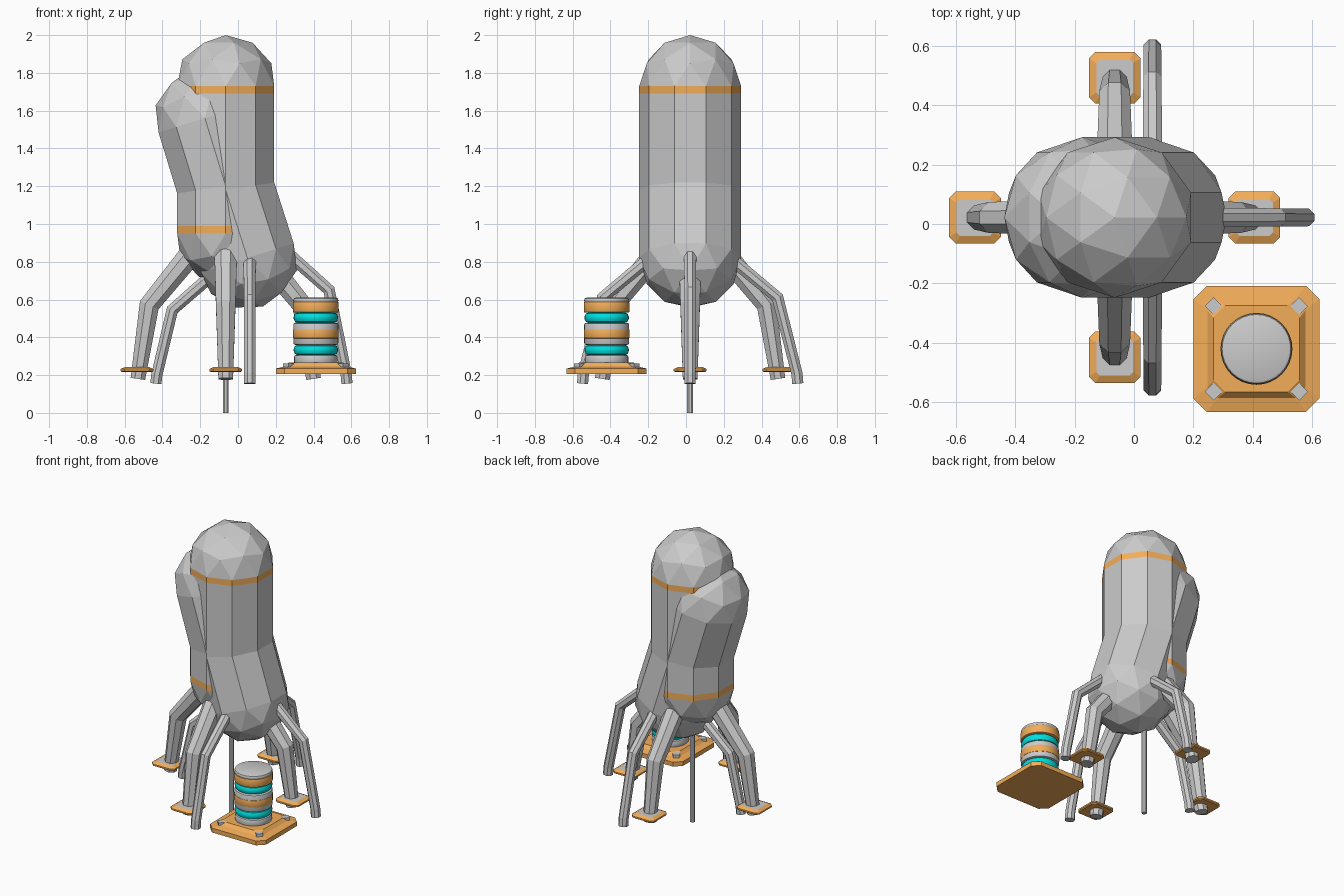
import bpy, bmesh, math
from mathutils import Matrix, Vector

if "Cube" in bpy.data.objects:
    bpy.data.objects.remove(bpy.data.objects["Cube"])


def material(name, colour):
    m = bpy.data.materials.new(name)
    m.diffuse_color = colour
    m.use_nodes = True
    m.node_tree.nodes["Principled BSDF"].inputs["Base Color"].default_value = m.diffuse_color
    return m


GREY = material("grey", (0.8, 0.8, 0.8, 1))
ORANGE = material("orange", (0.9, 0.42, 0.1, 1))
TEAL = material("teal", (0.0, 0.75, 0.75, 1))
CY = 0.022          # shared depth centre of the bodies and legs


def finish(bm, name, mats=(), matrix=None, smooth=False):
    bmesh.ops.recalc_face_normals(bm, faces=bm.faces)
    me = bpy.data.meshes.new(name)
    bm.to_mesh(me)
    bm.free()
    ob = bpy.data.objects.new(name, me)
    bpy.context.collection.objects.link(ob)
    for m in mats:
        me.materials.append(m)
    if matrix:
        ob.matrix_world = matrix
    if smooth:
        bpy.ops.object.select_all(action='DESELECT')
        ob.select_set(True)
        bpy.context.view_layer.objects.active = ob
        bpy.ops.object.shade_smooth_by_angle(angle=math.radians(35))
    return ob


def loft(bm, rings, mat=0):
    """Quads between successive closed vertex rings."""
    n = len(rings[0])
    for a, b in zip(rings, rings[1:]):
        for i in range(n):
            f = bm.faces.new((a[i], a[(i + 1) % n], b[(i + 1) % n], b[i]))
            f.material_index = mat


def bent_capsule(name, origin, straight, dx, dz, flip=False, r=0.27):
    """Low-poly capsule: dome, band, straight part, bend, tilted dome."""
    tilt = math.atan2(dx, dz)
    bm = bmesh.new()
    bmesh.ops.create_icosphere(bm, subdivisions=2, radius=r)
    lower = [f for f in bm.faces if f.calc_center_median().z < 0]
    bmesh.ops.split(bm, geom=lower)
    low_faces = [f for f in bm.faces if f.calc_center_median().z < 0]
    low = list({v for f in low_faces for v in f.verts})
    top = [v for v in bm.verts if v not in low]

    def equator(vs):
        return sorted((v for v in vs if abs(v.co.z) < 1e-4),
                      key=lambda v: math.atan2(v.co.y, v.co.x))

    a, b = equator(top), equator(low)
    band = [bm.verts.new((v.co.x, v.co.y, -0.04)) for v in a]
    bend = [bm.verts.new((v.co.x, v.co.y, -straight + v.co.x * math.tan(tilt / 2))) for v in a]
    m = Matrix.Translation((dx, 0, -straight - dz)) @ Matrix.Rotation(-tilt, 4, 'Y')
    for v in low:
        v.co = m @ v.co
    loft(bm, [a, band], 1)
    loft(bm, [band, bend, b], 0)
    mat = Matrix.Translation(origin)
    if flip:
        mat = mat @ Matrix.Rotation(math.pi, 4, 'Y')
    finish(bm, name, (GREY, ORANGE), mat)


def tube(name, path, radii, matrix, n=8):
    """Faceted tube along a path of (radial, height) points."""
    pts = [Vector((p[0], 0, p[1])) for p in path]
    bm = bmesh.new()
    rings = []
    for i, p in enumerate(pts):
        d0 = (p - pts[i - 1]).normalized() if i else None
        d1 = (pts[i + 1] - p).normalized() if i < len(pts) - 1 else None
        t = ((d0 or d1) + (d1 or d0)).normalized()
        u, w = Vector((0, 1, 0)), Vector((t.z, 0, -t.x))
        stretch = 1 / t.dot(d0 or d1)
        rings.append([])
        for k in range(n):
            g = 2 * math.pi * (k + 0.5) / n
            rings[-1].append(bm.verts.new(
                p + radii[i] * (u * math.cos(g) + w * stretch * math.sin(g))))
    loft(bm, rings)
    bm.faces.new(rings[0])
    bm.faces.new(rings[-1])
    finish(bm, name, (), matrix)


def plate(name, layers, centre, top_mat=0):
    """Stacked square outlines with cut corners: (half size, corner cut, z)."""
    bm = bmesh.new()
    rings = []
    for h, c, z in layers:
        q = [(h, h - c), (h - c, h)]
        ring = []
        for k in range(4):
            for x, y in q:
                ring.append(bm.verts.new(Matrix.Rotation(k * math.pi / 2, 3, 'Z') @ Vector((x, y, z))))
        rings.append(ring)
    loft(bm, rings)
    bm.faces.new(rings[0])
    bm.faces.new(rings[-1]).material_index = top_mat
    finish(bm, name, (ORANGE, GREY), Matrix.Translation(centre))


def lathe(name, profile, centre, mat, n=32):
    bm = bmesh.new()
    rings = [[bm.verts.new((r * math.cos(2 * math.pi * k / n), r * math.sin(2 * math.pi * k / n), z))
              for k in range(n)] for r, z in profile]
    loft(bm, rings)
    bm.faces.new(rings[0])
    bm.faces.new(rings[-1])
    finish(bm, name, (mat,), Matrix.Translation(centre), smooth=True)


# Twin bent bodies, the rear one upside down
bent_capsule("main_body", (-0.065, CY, 1.73), 0.55, 0.115, 0.36)
bent_capsule("second_body", (-0.065, CY, 0.95), 0.25, 0.11, 0.36, flip=True)

# Thick legs with foot pads, thin legs between them
normal = [(0.15, 0.87), (0.463, 0.61), (0.565, 0.21), (0.57, 0.155)]
thin_paths = {
    "right": [(0.15, 0.89), (0.42, 0.65), (0.51, 0.21), (0.515, 0.155)],
    "back": normal,
    "left": [(0.13, 0.79), (0.41, 0.545), (0.492, 0.20), (0.497, 0.155)],
    "front": normal,
}
for k, side in enumerate(("right", "back", "left", "front")):
    rot = Matrix.Rotation(k * math.pi / 2, 4, 'Z')
    m = Matrix.Translation((-0.065, CY, 0)) @ rot
    tube(side + "_thick_leg", [(0.12, 0.92), (0.405, 0.57), (0.465, 0.18)],
         [0.068, 0.056, 0.042], m)
    plate(side + "_foot_pad", [(0.08, 0.02, 0.217), (0.087, 0.022, 0.222),
                               (0.087, 0.022, 0.232), (0.062, 0.012, 0.244)],
          m @ Vector((0.47, 0, 0)), top_mat=1)
    tube(side + "_thin_leg", thin_paths[side], [0.036, 0.033, 0.032, 0.032],
         Matrix.Translation((0.062, CY, 0)) @ rot)

# Central probe rod
tube("centre_rod", [(0, 0.75), (0, 0)], [0.017, 0.017],
     Matrix.Translation((-0.065, CY, 0)))

# Separate canister on a square base
C = Vector((0.412, -0.42, 0))
plate("canister_base", [(0.212, 0.045, 0.205), (0.212, 0.045, 0.235),
                        (0.165, 0.035, 0.245), (0.145, 0.04, 0.266)], C)
for k in range(4):
    bm = bmesh.new()
    bmesh.ops.create_cube(bm, size=1)
    g = math.pi / 4 + k * math.pi / 2
    finish(bm, "base_clamp_%d" % (k + 1), (GREY,),
           Matrix.Translation(C + Vector((0.197 * math.cos(g), 0.197 * math.sin(g), 0.247)))
           @ Matrix.Rotation(g, 4, 'Z') @ Matrix.Diagonal((0.055, 0.042, 0.03, 1)))


def drum(name, z0, z1, r, mat, b=0.01):
    lathe(name, [(r - b, z0), (r - b * 0.3, z0 + b * 0.3), (r, z0 + b),
                 (r, z1 - b), (r - b * 0.3, z1 - b * 0.3), (r - b, z1)], C, mat)


drum("canister_foot", 0.255, 0.306, 0.115, GREY)
drum("lower_glow_ring", 0.305, 0.361, 0.117, TEAL, 0.022)
drum("middle_section", 0.360, 0.477, 0.119, GREY)
drum("middle_band", 0.395, 0.442, 0.121, ORANGE, 0.002)
drum("upper_glow_ring", 0.476, 0.532, 0.117, TEAL, 0.022)
drum("upper_band", 0.531, 0.588, 0.121, ORANGE, 0.006)
drum("canister_lid", 0.58, 0.61, 0.119, GREY, 0.012)
